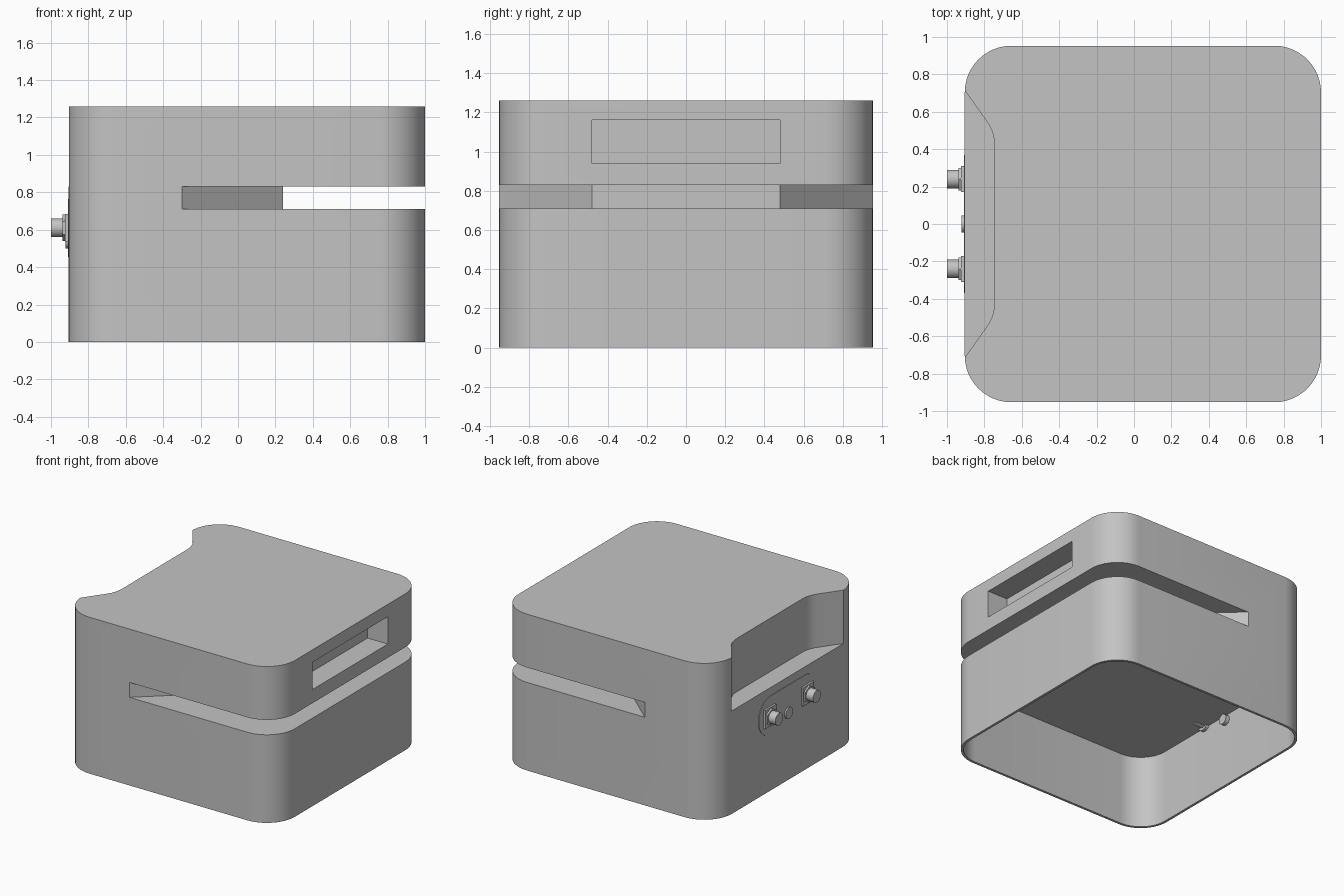
import bpy, bmesh, math
from mathutils import Matrix, Vector

cube = bpy.data.objects.get("Cube")
if cube:
    bpy.data.objects.remove(cube, do_unlink=True)

grey = bpy.data.materials.new("light grey")
grey.use_nodes = True
grey.diffuse_color = (0.55, 0.55, 0.55, 1)
grey.node_tree.nodes["Principled BSDF"].inputs["Base Color"].default_value = (0.55, 0.55, 0.55, 1)

X0, X1, Y = -0.905, 1.0, 0.953      # housing extents
SLOT_LOW, SLOT_TOP = 0.71, 0.83
JACK_Z = 0.61


def rounded(x0, x1, y0, y1, r, steps=12):
    """Counter-clockwise rounded rectangle outline."""
    pts = []
    centres = [(x1 - r, y1 - r), (x0 + r, y1 - r), (x0 + r, y0 + r), (x1 - r, y0 + r)]
    for q, (cx, cy) in enumerate(centres):
        for i in range(steps + 1):
            a = (q + i / steps) * math.pi / 2
            pts.append((cx + r * math.cos(a), cy + r * math.sin(a)))
    return pts


def prism(name, outline, low, high, matrix=None):
    """Extrude an outline along z, then optionally transform it."""
    bm = bmesh.new()
    face = bm.faces.new([bm.verts.new((x, y, low)) for x, y in outline])
    top = bmesh.ops.extrude_face_region(bm, geom=[face])["geom"]
    verts = [v for v in top if isinstance(v, bmesh.types.BMVert)]
    bmesh.ops.translate(bm, verts=verts, vec=(0, 0, high - low))
    if matrix:
        bm.transform(matrix)
    bmesh.ops.recalc_face_normals(bm, faces=bm.faces)
    mesh = bpy.data.meshes.new(name)
    bm.to_mesh(mesh)
    bm.free()
    mesh.materials.append(grey)
    obj = bpy.data.objects.new(name, mesh)
    bpy.context.collection.objects.link(obj)
    return obj


def activate(obj):
    bpy.ops.object.select_all(action='DESELECT')
    obj.select_set(True)
    bpy.context.view_layer.objects.active = obj


def smooth(obj):
    activate(obj)
    bpy.ops.object.shade_smooth_by_angle(angle=math.radians(30))


def cut(body, cutter):
    activate(body)
    mod = body.modifiers.new(cutter.name, 'BOOLEAN')
    mod.operation, mod.solver, mod.object = 'DIFFERENCE', 'EXACT', cutter
    bpy.ops.object.modifier_apply(modifier=mod.name)
    bpy.data.objects.remove(cutter, do_unlink=True)


def box_outline(x0, x1, y0, y1):
    return [(x0, y0), (x1, y0), (x1, y1), (x0, y1)]


# Housing with rounded vertical corners
housing = prism("housing", rounded(X0, X1, -Y, Y, 0.25), 0, 1.26)

# Open cavity underneath, leaving a thin wall
w = 0.02
cut(housing, prism("cavity_cutter", rounded(X0 + w, X1 - w, w - Y, Y - w, 0.23), -0.1, 0.59))

# Horizontal slot that wraps around three sides of a tapered core
half = [(1.2, -1.1), (-0.468, -1.1), (0.24, -0.48)]
slot = half + [(x, -y) for x, y in reversed(half)]
cut(housing, prism("slot_cutter", slot, SLOT_LOW, SLOT_TOP))

# Recessed pocket in the upper side
cut(housing, prism("pocket_cutter", box_outline(0.82, 1.2, -0.48, 0.48), 0.94, 1.16))

# Scooped notch above the connectors
start, mid, end = Vector((-0.785, 0.545)), Vector((-0.745, 0.488)), Vector((-0.745, 0.41))
scoop = [(-1.2, 1.133), (X0, 0.715)]
for i in range(9):
    t = i / 8
    scoop.append(tuple(start * (1 - t) ** 2 + mid * 2 * t * (1 - t) + end * t * t))
scoop[0] = (-1.2, 0.715)
scoop += [(x, -y) for x, y in reversed(scoop)]
cut(housing, prism("notch_cutter", scoop, SLOT_TOP, 1.5))
smooth(housing)


def side_part(name, outline, y, z, x_in, x_out):
    """Prism on the connector wall running from x_in outwards to x_out."""
    m = Matrix.Translation((0, y, z)) @ Matrix.Rotation(-math.pi / 2, 4, 'Y')
    obj = prism(name, outline, -x_in, -x_out, m)
    smooth(obj)
    return obj


def circle(r, n=32):
    return [(r * math.cos(math.tau * i / n), r * math.sin(math.tau * i / n)) for i in range(n)]


# Thin backing plate on the connector wall
side_part("connector_plate", rounded(-0.155, 0.155, -0.37, 0.37, 0.15), 0, JACK_Z, -0.9, -0.909)

# Pair of connectors with flange, collar, barrel and inner shaft
for side, y in (("right", -0.24), ("left", 0.24)):
    side_part(side + "_flange", box_outline(-0.075, 0.075, -0.07, 0.07), y, JACK_Z, -0.9, -0.925)
    side_part(side + "_collar", circle(0.07, 6), y, JACK_Z, -0.92, -0.938)
    side_part(side + "_barrel", circle(0.05), y, JACK_Z, -0.93, -1.0)
    side_part(side + "_inner_shaft", circle(0.03), y, JACK_Z, -0.78, -0.91)
    side_part(side + "_inner_nut", circle(0.05), y, JACK_Z, -0.86, -0.89)

# Small button between the connectors
side_part("button", circle(0.045), 0, 0.545, -0.9, -0.922)
side_part("button_inner_end", circle(0.04), 0, 0.545, -0.85, -0.9)
